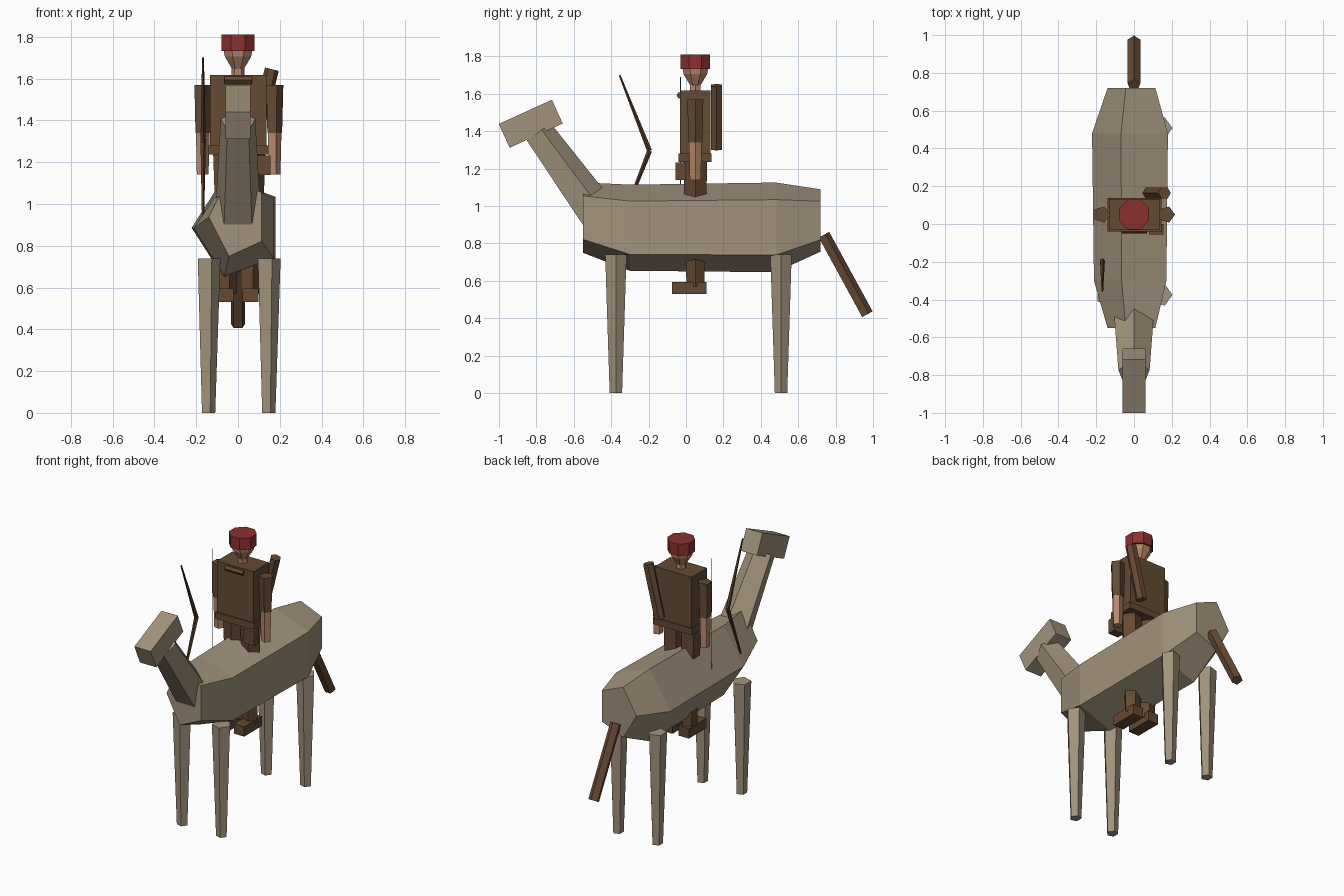
import bpy, bmesh, math
from mathutils import Vector, Matrix

cube = bpy.data.objects.get("Cube")
if cube:
    bpy.data.objects.remove(cube, do_unlink=True)


def material(name, rgb):
    m = bpy.data.materials.new(name)
    m.use_nodes = True
    m.diffuse_color = (*rgb, 1)
    m.node_tree.nodes["Principled BSDF"].inputs["Base Color"].default_value = (*rgb, 1)
    return m


HIDE = material("pale hide", (0.36, 0.29, 0.2))
COAT = material("coat brown", (0.125, 0.07, 0.034))
LEATHER = material("leather brown", (0.13, 0.066, 0.032))
WOOD = material("dark wood", (0.085, 0.042, 0.02))
SKIN = material("skin", (0.48, 0.25, 0.155))
RED = material("cap red", (0.26, 0.03, 0.027))
STRING = material("string grey", (0.2, 0.17, 0.14))


def finish(name, bm, mat):
    bmesh.ops.recalc_face_normals(bm, faces=bm.faces)
    mesh = bpy.data.meshes.new(name)
    bm.to_mesh(mesh)
    bm.free()
    mesh.materials.append(mat)
    obj = bpy.data.objects.new(name, mesh)
    bpy.context.collection.objects.link(obj)
    return obj


def loft(name, rings, mat):
    """Skin a list of point rings and cap both ends."""
    bm = bmesh.new()
    loops = [[bm.verts.new(p) for p in ring] for ring in rings]
    n = len(loops[0])
    for a, b in zip(loops, loops[1:]):
        for i in range(n):
            j = (i + 1) % n
            bm.faces.new((a[i], a[j], b[j], b[i]))
    bm.faces.new(loops[0])
    bm.faces.new(loops[-1])
    return finish(name, bm, mat)


def ring(center, u, v, ru, rv, n, phase=0.0):
    angles = [phase + math.tau * i / n for i in range(n)]
    return [center + u * (ru * math.cos(a)) + v * (rv * math.sin(a)) for a in angles]


def tube(name, p0, p1, r0, r1, mat, n=5, toward=(1, 0, 0), phase=0.0):
    """Tapered prism with its first corner pointing toward a direction."""
    p0, p1 = Vector(p0), Vector(p1)
    axis = (p1 - p0).normalized()
    u = Vector(toward)
    u = (u - axis * u.dot(axis)).normalized()
    v = axis.cross(u)
    return loft(name, [ring(p, u, v, r, r, n, phase) for p, r in ((p0, r0), (p1, r1))], mat)


def box(name, lo, hi, mat, tilt=0.0):
    lo, hi = Vector(lo), Vector(hi)
    bm = bmesh.new()
    bmesh.ops.create_cube(bm, size=1)
    bmesh.ops.scale(bm, vec=hi - lo, verts=bm.verts)
    bmesh.ops.rotate(bm, matrix=Matrix.Rotation(tilt, 3, 'X'), verts=bm.verts)
    bmesh.ops.translate(bm, vec=(lo + hi) / 2, verts=bm.verts)
    return finish(name, bm, mat)


# Mount: five-sided barrel with narrower ends
X, Z = Vector((1, 0, 0)), Vector((0, 0, 1))
stations = [(-0.55, 0.938, 0.14, 0.198), (-0.3, 0.884, 0.212, 0.242),
            (0.48, 0.886, 0.222, 0.252), (0.72, 0.923, 0.14, 0.175)]
loft("mount_body", [ring(Vector((0, y, z)), X, Z, rx, rz, 5, math.pi)
                    for y, z, rx, rz in stations], HIDE)

# Mount: neck, head and tail
tube("mount_neck", (0, -0.478, 0.954), (0, -0.794, 1.392), 0.113, 0.087, HIDE, toward=(0, 1, 0))
box("mount_head", (-0.06, -0.986, 1.37), (0.06, -0.674, 1.51), HIDE, math.radians(24.5))
tube("mount_tail", (0, 0.735, 0.845), (0, 0.967, 0.42), 0.035, 0.035, LEATHER, toward=(0, 1, 0))

# Mount: legs
for side, sx in (("left", 1), ("right", -1)):
    for end, y in (("front", -0.375), ("rear", 0.508)):
        x = 0.144 * sx
        tube(f"mount_{end}_{side}_leg", (x, y, 0), (x, y, 0.74), 0.035, 0.06, HIDE)

# Rider: limbs, mirrored about the middle
RY = 0.05
for side, sx in (("left", 1), ("right", -1)):
    tube(f"rider_{side}_leg", (0.055 * sx, RY, 0.57), (0.065 * sx, RY, 1.25), 0.05, 0.067, LEATHER)
    box(f"rider_{side}_boot", (0.06 * sx - 0.038, -0.075, 0.53),
        (0.06 * sx + 0.038, 0.11, 0.595), LEATHER)
    ax = 0.172 * sx
    tube(f"rider_{side}_sleeve", (ax, RY, 1.34), (ax, RY, 1.57), 0.039, 0.045, COAT)
    tube(f"rider_{side}_forearm", (ax, RY, 1.14), (ax, RY, 1.345), 0.031, 0.036, SKIN)

# Rider: torso, belt, pouch and collar roll
box("rider_torso", (-0.133, -0.032, 1.24), (0.137, 0.13, 1.618), COAT)
box("rider_belt", (-0.14, -0.04, 1.236), (0.146, 0.137, 1.28), LEATHER)
box("belt_pouch", (0.08, -0.055, 1.138), (0.155, 0.0, 1.232), LEATHER)
tube("collar_roll", (-0.065, -0.033, 1.592), (0.068, -0.033, 1.592), 0.018, 0.018, LEATHER,
     toward=(0, -1, 0))

# Rider: neck, head and cap
tube("rider_neck", (0, RY, 1.61), (0, RY, 1.66), 0.032, 0.032, SKIN, n=6)
profile = [(1.645, 0.03), (1.705, 0.068), (1.735, 0.074), (1.76, 0.06)]
loft("rider_head", [ring(Vector((0, RY, z)), X, Vector((0, 1, 0)), r, r, 8, math.pi / 8)
                    for z, r in profile], SKIN)
tube("rider_cap", (0, RY, 1.732), (0, RY, 1.81), 0.086, 0.086, RED, n=8, phase=math.pi / 8)

# Quiver slung across the back
tube("quiver", (0.078, 0.164, 1.305), (0.162, 0.164, 1.645), 0.034, 0.034, LEATHER, n=6)

# Bow: two tapered limbs and a string
grip = (-0.168, -0.195, 1.295)
for name, z in (("upper", 1.7), ("lower", 0.89)):
    tube(f"bow_{name}_limb", grip, (-0.168, -0.355, z), 0.014, 0.005, WOOD)
tube("bow_string", (-0.168, -0.03, 0.9), (-0.168, -0.03, 1.69), 0.003, 0.003, STRING, n=4)
